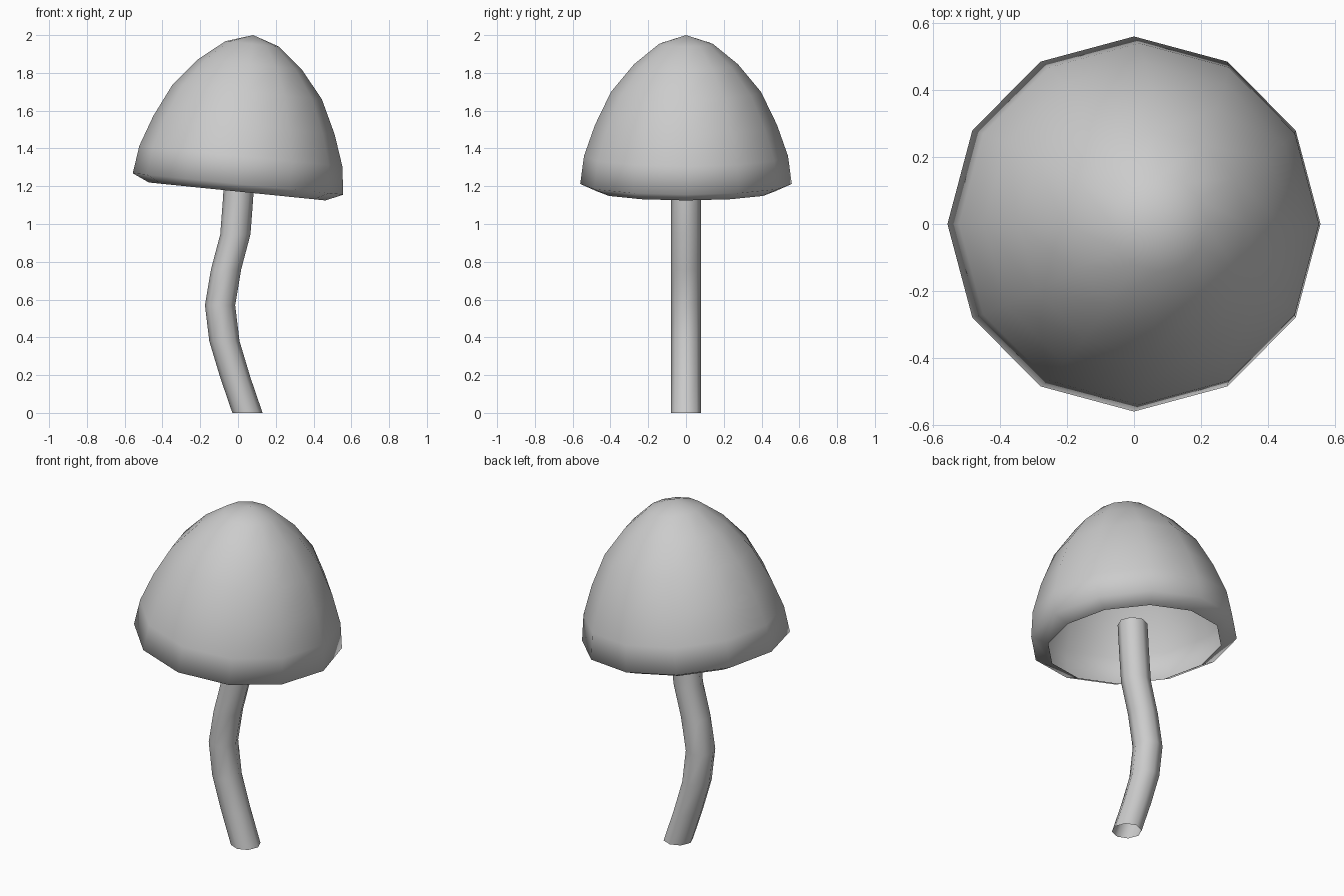
import bpy, bmesh
from math import cos, sin, pi, radians
from mathutils import Vector, Matrix

if "Cube" in bpy.data.objects:
    bpy.data.objects.remove(bpy.data.objects["Cube"])


def loft(name, rings, sides, apex=None, matrix=Matrix()):
    """Skin a stack of (centre x, radius, height) rings; optionally close at an apex."""
    bm = bmesh.new()
    loops = []
    for cx, r, z in rings:
        loops.append([bm.verts.new((cx + r * cos(2 * pi * i / sides),
                                    r * sin(2 * pi * i / sides), z))
                      for i in range(sides)])
    for a, b in zip(loops, loops[1:]):
        for i in range(sides):
            j = (i + 1) % sides
            bm.faces.new((a[i], a[j], b[j], b[i]))
    if apex is not None:
        top = bm.verts.new((0, 0, apex))
        last = loops[-1]
        for i in range(sides):
            bm.faces.new((last[i], last[(i + 1) % sides], top))
    for f in bm.faces:
        f.smooth = True
    bm.transform(matrix)
    mesh = bpy.data.meshes.new(name)
    bm.to_mesh(mesh)
    bm.free()
    obj = bpy.data.objects.new(name, mesh)
    bpy.context.collection.objects.link(obj)
    return obj


# Cap: hollow twelve-sided bell with an inward lip, tilted to the right
cap_profile = [(0, 0.47, -0.04), (0, 0.56, 0), (0, 0.54, 0.149), (0, 0.482, 0.314),
               (0, 0.397, 0.49), (0, 0.275, 0.637), (0, 0.143, 0.745)]
tilt = Matrix.Translation(Vector((0, 0, 1.212))) @ Matrix.Rotation(radians(5.8), 4, 'Y')
loft("mushroom_cap", cap_profile, 12, apex=0.792, matrix=tilt)

# Stem: open bent tube with level rings, ending inside the cap
stem_path = [(0.05, 0), (-0.015, 0.19), (-0.072, 0.38), (-0.095, 0.57),
             (-0.063, 0.76), (-0.014, 0.945), (0.0, 1.13), (0.01, 1.29)]
loft("mushroom_stem", [(x, 0.08, z) for x, z in stem_path], 8)
